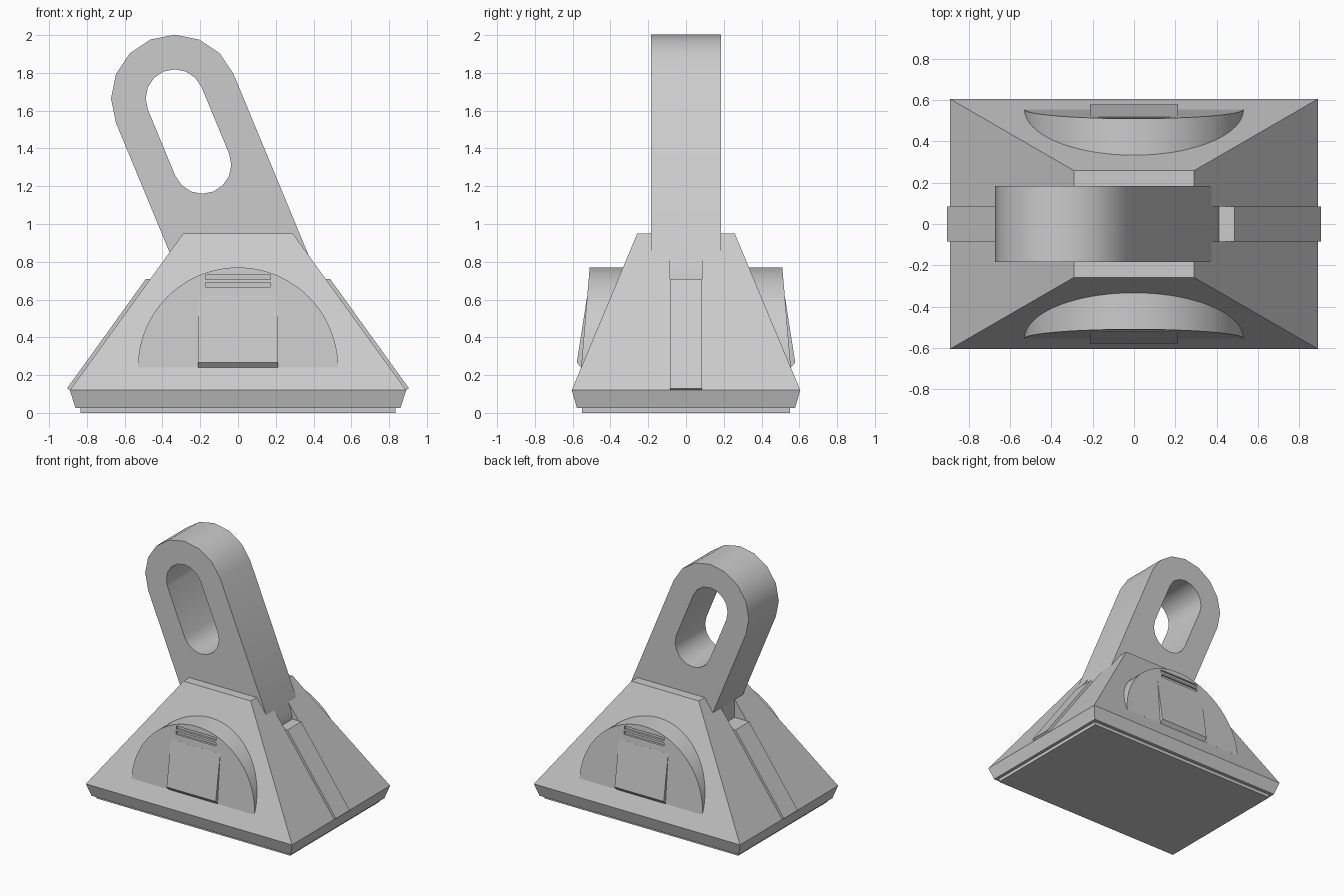
import bpy
from math import sin, cos, pi, radians

cube = bpy.data.objects.get("Cube")
if cube:
    bpy.data.objects.remove(cube, do_unlink=True)

grey = bpy.data.materials.new("plain_grey")
grey.use_nodes = True
grey.diffuse_color = (0.6, 0.6, 0.6, 1)
bsdf = next(n for n in grey.node_tree.nodes if n.type == 'BSDF_PRINCIPLED')
bsdf.inputs["Base Color"].default_value = (0.6, 0.6, 0.6, 1)


def loft(name, rings):
    """Closed solid skinned through rings of equal length."""
    n = len(rings[0])
    verts = [v for ring in rings for v in ring]
    faces = [list(range(n)), list(range(len(verts) - n, len(verts)))]
    for r in range(len(rings) - 1):
        for i in range(n):
            j = (i + 1) % n
            faces.append([r * n + i, r * n + j, r * n + n + j, r * n + n + i])
    mesh = bpy.data.meshes.new(name)
    mesh.from_pydata(verts, [], faces)
    mesh.materials.append(grey)
    obj = bpy.data.objects.new(name, mesh)
    bpy.context.collection.objects.link(obj)
    bpy.ops.object.select_all(action='DESELECT')
    obj.select_set(True)
    bpy.context.view_layer.objects.active = obj
    bpy.ops.object.mode_set(mode='EDIT')
    bpy.ops.mesh.select_all(action='SELECT')
    bpy.ops.mesh.normals_make_consistent(inside=False)
    bpy.ops.object.mode_set(mode='OBJECT')
    return obj


def rect(x, y, z):
    return [(-x, -y, z), (x, -y, z), (x, y, z), (-x, y, z)]


def prism_y(name, profile, half):
    return loft(name, [[(x, y, z) for x, z in profile] for y in (-half, half)])


def prism_x(name, profile, half):
    return loft(name, [[(x, y, z) for y, z in profile] for x in (-half, half)])


def cut(obj, cutter):
    cutter.hide_render = True
    mod = obj.modifiers.new("cut", 'BOOLEAN')
    mod.operation = 'DIFFERENCE'
    mod.solver = 'EXACT'
    mod.object = cutter
    bpy.context.view_layer.objects.active = obj
    bpy.ops.object.modifier_apply(modifier=mod.name)
    bpy.data.objects.remove(cutter, do_unlink=True)


def smooth(obj):
    bpy.ops.object.select_all(action='DESELECT')
    obj.select_set(True)
    bpy.context.view_layer.objects.active = obj
    bpy.ops.object.shade_smooth_by_angle(angle=radians(30))


# Foot plate and flared rim with pyramid body
loft("foot_plate", [rect(.835, .55, 0), rect(.835, .55, .03)])
body = loft("pyramid_body", [rect(.86, .577, .025), rect(.89, .605, .12),
                             rect(.29, .258, .95)])

# Side ribs with a notch in the body above each one
for s, side in ((1, "left"), (-1, "right")):
    notch = [(.36, .71), (.6, .71), (.6, .97), (.36, .97)]
    cut(body, prism_y("notch_cutter", [(s * x, z) for x, z in notch], .085))
    rib = [(.84, .12), (.89, .12), (.905, .13), (.487, .71), (.42, .71)]
    prism_y(side + "_rib", [(s * x, z) for x, z in rib], .085)


# Leaning slotted arm
TILT = pi / 8
TOP = (-.335, 1.665)


def stadium(radius, length):
    low = (TOP[0] + length * sin(TILT), TOP[1] - length * cos(TILT))
    pts = []
    for start, centre in ((1, TOP), (9, low)):
        for i in range(9):
            a = (start + i) * TILT
            pts.append((centre[0] + radius * cos(a), centre[1] + radius * sin(a)))
    return pts


arm = prism_y("slotted_arm", stadium(.337, 1.1), .185)
cut(arm, prism_y("slot_cutter", stadium(.154, .38), .3))
smooth(arm)


# Arched panels with a wedge plate and two grooves, front and back
def face_y(z):
    return .555 - .085 * (z - .24)


arch = [(.53 * cos(i * pi / 48), .24 + .53 * sin(i * pi / 48)) for i in range(49)]
for s, side in ((-1, "front"), (1, "back")):
    panel = loft(side + "_arched_panel", [
        [(x, s * .2, z) for x, z in arch],
        [(x, s * face_y(z), z) for x, z in arch]])
    for z in (.678, .717):
        groove = [(face_y(z) - .015, z - .012), (.6, z - .012),
                  (.6, z + .012), (face_y(z) - .015, z + .012)]
        cut(panel, prism_x("groove_cutter", [(s * y, h) for y, h in groove], .172))
    smooth(panel)
    wedge = [(.48, .237), (.553, .237), (.578, .267), (.523, .62), (.45, .62)]
    prism_x(side + "_wedge_plate", [(s * y, z) for y, z in wedge], .212)
